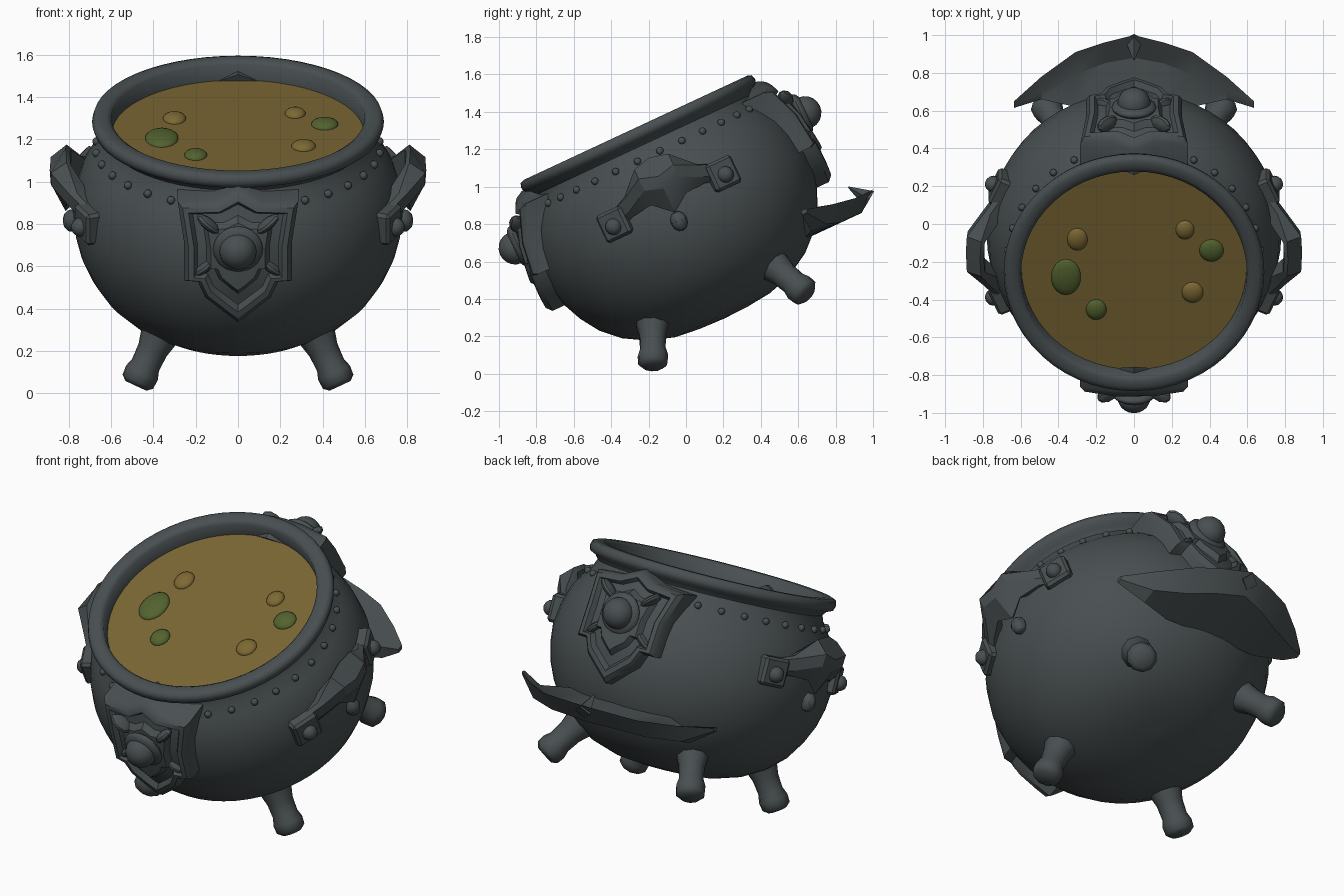
import bpy, bmesh, math
from mathutils import Matrix, Vector

if "Cube" in bpy.data.objects:
    bpy.data.objects.remove(bpy.data.objects["Cube"])

# Tilted frame of the pot: origin at the rim centre, local z along the pot axis
TILT = Matrix.Translation((0, -0.27, 1.315)) @ Matrix.Rotation(math.radians(25), 4, 'X')


def material(name, rgb):
    m = bpy.data.materials.new(name)
    m.diffuse_color = (*rgb, 1)
    m.use_nodes = True
    m.node_tree.nodes["Principled BSDF"].inputs["Base Color"].default_value = m.diffuse_color
    return m


IRON = material("dark_iron", (0.066, 0.079, 0.083))
BROTH = material("ochre_broth", (0.190, 0.132, 0.033))
GREEN = material("green_bubble", (0.086, 0.122, 0.028))
OCHRE = material("ochre_bubble", (0.205, 0.140, 0.034))


def finish(name, bm, mat, angle=40, frame=TILT):
    bmesh.ops.remove_doubles(bm, verts=bm.verts, dist=1e-5)
    bmesh.ops.recalc_face_normals(bm, faces=bm.faces)
    bm.transform(frame)
    me = bpy.data.meshes.new(name)
    bm.to_mesh(me)
    bm.free()
    me.materials.append(mat)
    for p in me.polygons:
        p.use_smooth = True
    me.set_sharp_from_angle(angle=math.radians(angle))
    ob = bpy.data.objects.new(name, me)
    bpy.context.collection.objects.link(ob)
    return ob


def loft(bm, rings, caps=True):
    """Skin a list of equal-length closed rings."""
    vs = [[bm.verts.new(p) for p in r] for r in rings]
    n = len(rings[0])
    for a, b in zip(vs, vs[1:]):
        for i in range(n):
            j = (i + 1) % n
            bm.faces.new((a[i], a[j], b[j], b[i]))
    if caps:
        bm.faces.new(vs[0])
        bm.faces.new(vs[-1])


def lathe(bm, profile, seg):
    loft(bm, [[(r * math.cos(2 * math.pi * i / seg), r * math.sin(2 * math.pi * i / seg), w)
               for i in range(seg)] for r, w in profile], caps=False)


def ball(bm, pos, size, seg=14, rot=None):
    m = Matrix.Translation(pos) @ (rot or Matrix()) @ Matrix.Diagonal((*size, 1))
    bmesh.ops.create_uvsphere(bm, u_segments=seg, v_segments=max(6, seg // 2), radius=1, matrix=m)


def lerp(table, t):
    """Piecewise-linear lookup in rising (t, value) pairs."""
    for (a, va), (b, vb) in zip(table, table[1:]):
        if t <= b:
            return va + (vb - va) * max(0, (t - a) / (b - a))
    return table[-1][1]


# Pot body with neck and thick lip
bm = bmesh.new()
lathe(bm, [(0.001, -1.125), (0.14, -1.12), (0.28, -1.105), (0.42, -1.06), (0.54, -0.99), (0.635, -0.9),
           (0.70, -0.8), (0.745, -0.7), (0.77, -0.6), (0.78, -0.5), (0.765, -0.38), (0.735, -0.28),
           (0.69, -0.20), (0.645, -0.14), (0.63, -0.10), (0.65, -0.075), (0.682, -0.06), (0.69, -0.035),
           (0.682, -0.008), (0.66, 0), (0.62, 0), (0.598, -0.015), (0.595, -0.12)], 56)
finish("pot_body", bm, IRON, 55)

# Broth surface
bm = bmesh.new()
bmesh.ops.create_circle(bm, cap_ends=True, segments=56, radius=0.6,
                        matrix=Matrix.Translation((0, 0, -0.095)))
finish("broth", bm, BROTH)

# Bubbles: x, y along the broth, radii
for name, mat, spots in (
        ("green_bubbles", GREEN, ((-0.36, -0.055, 0.08, 0.105), (-0.2, -0.245, 0.055, 0.06),
                                  (0.41, 0.10, 0.065, 0.065))),
        ("ochre_bubbles", OCHRE, ((-0.30, 0.165, 0.055, 0.065), (0.27, 0.22, 0.05, 0.055),
                                  (0.31, -0.145, 0.058, 0.06)))):
    bm = bmesh.new()
    for x, v, rx, rv in spots:
        ball(bm, (x, v, -0.096), (rx, rv, 0.028), 18)
    finish(name, bm, mat, 60)

# Rivets round the neck, leaving room for the shields
bm = bmesh.new()
for i in range(32):
    a = 2 * math.pi * (i + 0.5) / 32
    if abs(math.cos(a)) > 0.45:
        ball(bm, (0.672 * math.cos(a), 0.672 * math.sin(a), -0.168), (0.02, 0.02, 0.02), 8)
finish("neck_rivets", bm, IRON, 60)

# Four splayed legs with knobbed feet
for sx in (-1, 1):
    for sv in (-1, 1):
        bm = bmesh.new()
        top, foot = Vector((sx * 0.33, sv * 0.32, -0.90)), Vector((sx * 0.478, sv * 0.452, -1.19))
        axis = foot - top
        q = axis.to_track_quat('Z', 'Y')
        rings = []
        for t, r in ((0, 0.12), (0.25, 0.095), (0.5, 0.073), (0.72, 0.07), (0.84, 0.083),
                     (0.97, 0.08), (1.03, 0.055)):
            rings.append([top + axis * t + q @ Vector((r * math.cos(k * math.pi / 5),
                          r * math.sin(k * math.pi / 5), 0)) for k in range(10)])
        loft(bm, rings)
        finish(("front" if sv < 0 else "back") + "_leg", bm, IRON, 45)

# Shields on the front and back: half outline (x, height), mirrored
HALF = [(0, -0.05), (0.11, -0.105), (0.285, -0.12), (0.255, -0.3), (0.255, -0.49), (0.19, -0.49),
        (0.155, -0.57), (0.06, -0.65), (0, -0.70)]
OUTLINE = HALF + [(-x, w) for x, w in HALF[-2:0:-1]]
DEPTH = [(-0.70, 0.81), (-0.5, 0.825), (-0.3, 0.80), (-0.12, 0.74), (-0.05, 0.69)]
for name, s in (("front_shield", 1), ("back_shield", -1)):
    bm = bmesh.new()
    rings = []
    for scale, lift in ((1, -0.13), (1, 0.005), (0.92, 0.03), (0.82, 0.03), (0.75, 0.0),
                        (0.58, 0.005), (0.5, 0.035), (0.3, 0.035)):
        ring = []
        for x, w in OUTLINE:
            x, w = x * scale, -0.33 + (w + 0.33) * scale
            ring.append((s * x, -s * (lerp(DEPTH, w) - 0.45 * x * x + lift), w))
        rings.append(ring)
    loft(bm, rings)
    # round boss on its collar
    ball(bm, (0, -s * 0.835, -0.31), (0.118, 0.04, 0.118), 20)
    ball(bm, (0, -s * 0.858, -0.31), (0.088, 0.085, 0.088), 20)
    # curled ornaments round the boss
    for sx in (-1, 1):
        for x, w, turn in ((0.14, -0.2, 0.7), (0.155, -0.42, -0.7)):
            ball(bm, (s * sx * x, -s * 0.79, w), (0.07, 0.045, 0.025), 10,
                 Matrix.Rotation(-s * sx * turn, 4, 'Y'))
    finish(name, bm, IRON, 35)

# Side handles: sections (along side, outward, bottom, top)
SECT = [(-0.31, 0.69, -0.455, -0.36), (-0.21, 0.77, -0.425, -0.31), (-0.10, 0.86, -0.41, -0.20),
        (0, 0.865, -0.50, -0.175), (0.10, 0.86, -0.43, -0.20), (0.21, 0.77, -0.425, -0.31),
        (0.31, 0.69, -0.455, -0.36)]
for name, s in (("right_handle", 1), ("left_handle", -1)):
    bm = bmesh.new()
    rings = []
    for v, x, lo, hi in SECT:
        mid = (lo + hi) / 2
        tuck = 0.05 if abs(v) < 0.15 else 0.01
        inner = v * 0.85
        rings.append([(s * (x - tuck), v, lo), (s * (x + 0.02), v, mid - 0.02), (s * (x + 0.025), v, mid + 0.05),
                      (s * (x - tuck), v, hi), (s * (x - 0.07), inner, hi - 0.02),
                      (s * (x - 0.07), inner, lo + 0.02)])
    loft(bm, rings)
    ball(bm, (s * 0.785, 0, -0.55), (0.045, 0.045, 0.055), 10)
    finish(name, bm, IRON, 30)
    # square brackets with bolts
    for sv in (-1, 1):
        bm = bmesh.new()
        a = math.atan2(sv * 0.31, s * 0.70)
        turn = Matrix.Rotation(a, 4, 'Z')
        bmesh.ops.create_cube(bm, size=1, matrix=turn @ Matrix.Translation((0.765, 0, -0.42))
                              @ Matrix.Diagonal((0.10, 0.16, 0.16, 1)))
        bmesh.ops.bevel(bm, geom=bm.edges[:], offset=0.015, segments=1, affect='EDGES')
        ball(bm, turn @ Vector((0.815, 0, -0.43)), (0.045, 0.045, 0.045), 12)
        finish(name + "_bracket", bm, IRON, 35)

# Swept ledge at the back: per x, ring of (y, z) = lip, underside, root low, root high, crease
LEDGE = [(0, (1.0, 0.985), (0.94, 0.86), (0.66, 0.73), (0.64, 0.88), (0.88, 0.90)),
         (0.16, (0.96, 0.965), (0.89, 0.84), (0.65, 0.73), (0.63, 0.87), (0.85, 0.89)),
         (0.31, (0.91, 0.94), (0.83, 0.81), (0.64, 0.735), (0.62, 0.86), (0.79, 0.87)),
         (0.49, (0.78, 0.905), (0.75, 0.80), (0.67, 0.76), (0.66, 0.83), (0.70, 0.86)),
         (0.635, (0.65, 0.88), (0.645, 0.86), (0.62, 0.85), (0.615, 0.87), (0.63, 0.88))]
bm = bmesh.new()
stations = [(-r[0],) + r[1:] for r in LEDGE[:0:-1]] + LEDGE
loft(bm, [[(r[0], y, z) for y, z in r[1:]] for r in stations])
# upturned beak at the middle of the lip
bmesh.ops.create_cone(bm, cap_ends=True, segments=4, radius1=0.05, radius2=0.004, depth=0.13,
                      matrix=Matrix.Translation((0, 0.925, 0.965)) @ Matrix.Rotation(math.radians(60), 4, 'X'))
finish("back_ledge", bm, IRON, 25, Matrix())
